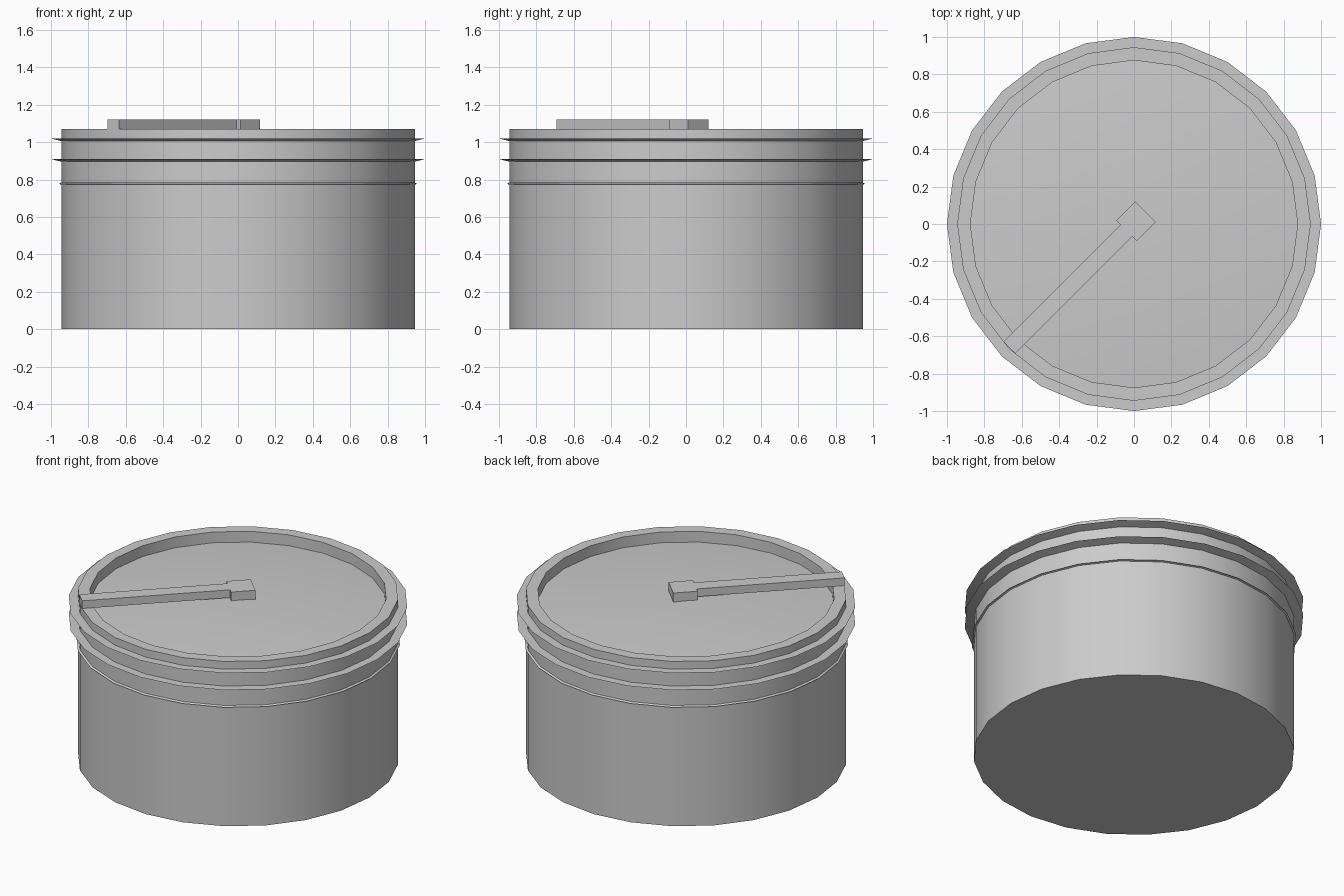
import bpy, bmesh, math
from mathutils import Matrix

SIDES = 24
WALL = 0.945

cube = bpy.data.objects.get("Cube")
if cube:
    bpy.data.objects.remove(cube, do_unlink=True)

steel = bpy.data.materials.new("light grey steel")
steel.use_nodes = True
colour = (0.6, 0.6, 0.6, 1)
steel.diffuse_color = colour
steel.node_tree.nodes["Principled BSDF"].inputs["Base Color"].default_value = colour


def add_object(name, bm, smooth=False):
    bmesh.ops.recalc_face_normals(bm, faces=bm.faces)
    mesh = bpy.data.meshes.new(name)
    bm.to_mesh(mesh)
    bm.free()
    mesh.materials.append(steel)
    obj = bpy.data.objects.new(name, mesh)
    bpy.context.collection.objects.link(obj)
    if smooth:
        bpy.ops.object.select_all(action='DESELECT')
        obj.select_set(True)
        bpy.context.view_layer.objects.active = obj
        bpy.ops.object.shade_smooth_by_angle(angle=math.radians(30))
    return obj


def lathe(name, profile, closed=False):
    """Spin a list of (radius, height) points around z."""
    bm = bmesh.new()
    verts = [bm.verts.new((r, 0, z)) for r, z in profile]
    pairs = list(zip(verts, verts[1:]))
    if closed:
        pairs.append((verts[-1], verts[0]))
    edges = [bm.edges.new(p) for p in pairs]
    bmesh.ops.spin(bm, geom=verts + edges, cent=(0, 0, 0), axis=(0, 0, 1),
                   angle=math.tau, steps=SIDES, use_merge=True)
    bmesh.ops.remove_doubles(bm, verts=bm.verts, dist=0.0005)
    return add_object(name, bm, smooth=True)


def diagonal_box(name, start, end, width, bottom, top):
    """Box along the diagonal that runs from front right to back left."""
    bm = bmesh.new()
    bmesh.ops.create_cube(bm, size=1)
    bmesh.ops.scale(bm, vec=(end - start, width, top - bottom), verts=bm.verts)
    bmesh.ops.translate(bm, vec=((start + end) / 2, 0, (bottom + top) / 2), verts=bm.verts)
    bmesh.ops.rotate(bm, cent=(0, 0, 0), matrix=Matrix.Rotation(math.pi / 4, 3, 'Z'),
                     verts=bm.verts)
    bmesh.ops.translate(bm, vec=(0.005, 0.01, 0), verts=bm.verts)
    return add_object(name, bm)


# Tank shell with raised rim and a shallow conical roof inside it
lathe("tank_shell", [(0, 0), (WALL, 0), (WALL, 1.07), (0.875, 1.07), (0.875, 1.0), (0, 1.07)])

# Two wide stiffening rings, flat on top and tapering underneath
for name, z in (("upper_ring", 1.02), ("middle_ring", 0.91)):
    lathe(name, [(WALL - 0.01, z), (1.0, z), (WALL - 0.01, z - 0.017)], closed=True)

# Narrow lower band, sloping on top
lathe("lower_band", [(WALL - 0.01, 0.79), (0.957, 0.777), (WALL - 0.01, 0.77)], closed=True)

# Walkway from the rim to the hub platform in the middle
diagonal_box("walkway", -0.95, -0.06, 0.09, 1.069, 1.12)
diagonal_box("hub_platform", -0.065, 0.08, 0.155, 1.06, 1.12)
